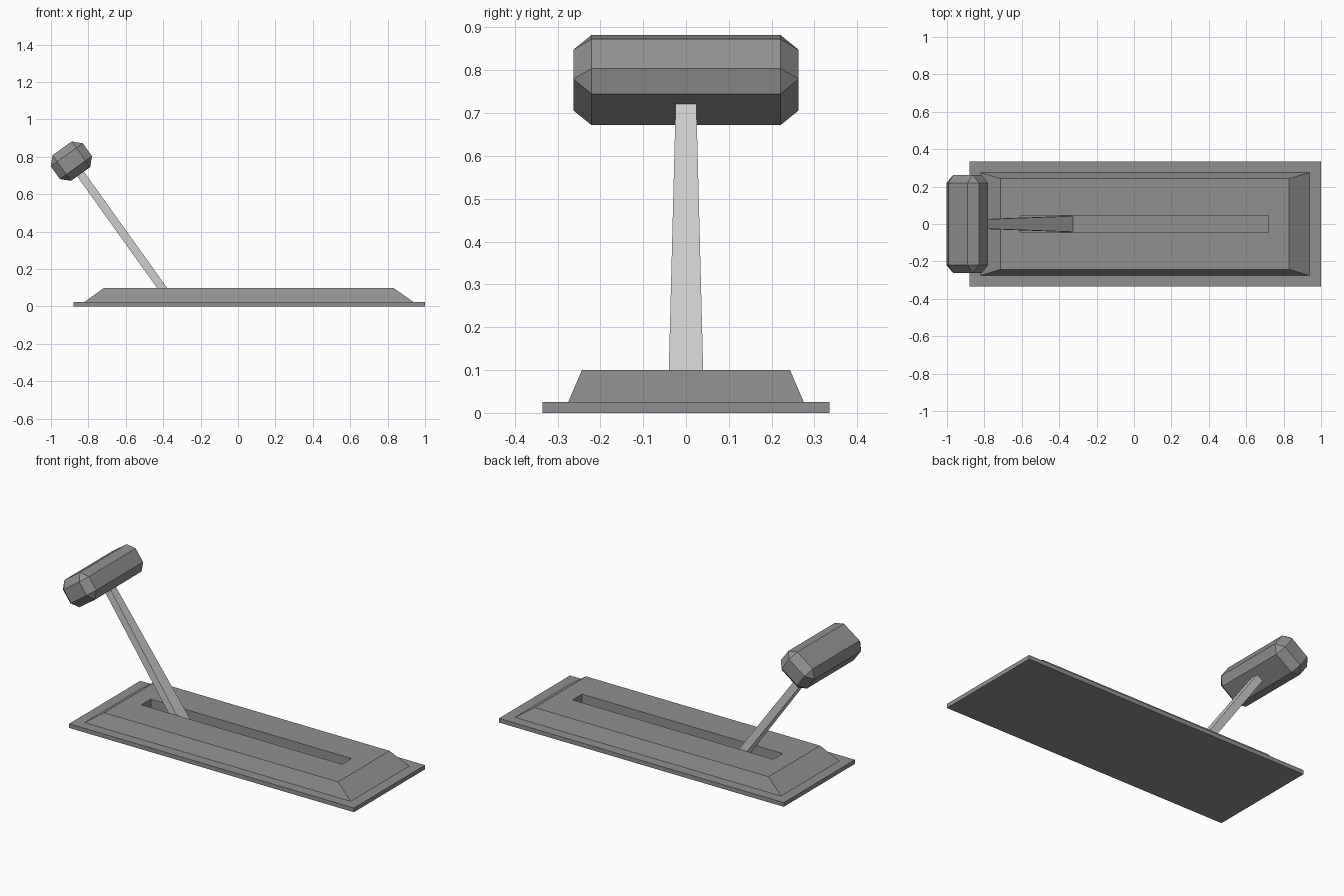
import bpy, bmesh, math
from mathutils import Matrix

if "Cube" in bpy.data.objects:
    bpy.data.objects.remove(bpy.data.objects["Cube"])

dark = bpy.data.materials.new("dark_grey")
dark.diffuse_color = (0.28, 0.28, 0.28, 1)
dark.use_nodes = True
dark.node_tree.nodes["Principled BSDF"].inputs["Base Color"].default_value = dark.diffuse_color


def finish(name, bm, material=None):
    me = bpy.data.meshes.new(name)
    bm.to_mesh(me)
    bm.free()
    if material:
        me.materials.append(material)
    ob = bpy.data.objects.new(name, me)
    bpy.context.collection.objects.link(ob)
    return ob


def rect(x0, x1, y, z):
    return [(x0, -y, z), (x1, -y, z), (x1, y, z), (x0, y, z)]


def loft(name, rings, material=None):
    """Join successive four-point rings and cap both ends."""
    bm = bmesh.new()
    loops = [[bm.verts.new(p) for p in r] for r in rings]
    for a, b in zip(loops, loops[1:]):
        for i in range(4):
            j = (i + 1) % 4
            bm.faces.new((a[i], a[j], b[j], b[i]))
    bm.faces.new(loops[0][::-1])
    bm.faces.new(loops[-1])
    return finish(name, bm, material)


# Flat mounting plate
loft("mounting_plate", [rect(-0.88, 1.0, 0.335, 0), rect(-0.88, 1.0, 0.335, 0.025)], dark)

# Sloped housing with a slot sunk down to the plate
loft("slotted_housing", [
    rect(-0.82, 0.937, 0.275, 0.025),
    rect(-0.715, 0.83, 0.243, 0.10),
    rect(-0.607, 0.718, 0.045, 0.10),
    rect(-0.607, 0.718, 0.045, 0.026),
], dark)

# Tilted lever arm, narrowing towards the grip
tilt = math.radians(35.6)
grip_x, grip_z = -0.891, 0.777


def lever_section(z, half_y):
    x = grip_x + (grip_z - z) * math.tan(tilt)
    return rect(x - 0.027, x + 0.027, half_y, z)


loft("lever_arm", [lever_section(0.026, 0.042), lever_section(0.765, 0.023)])

# Chamfered grip, square to the lever
bm = bmesh.new()
bmesh.ops.create_cube(bm, size=1, matrix=Matrix.Diagonal((0.211, 0.526, 0.169, 1)))
bmesh.ops.bevel(bm, geom=bm.edges[:], offset=0.0425, offset_type='OFFSET',
                segments=1, affect='EDGES')
grip = finish("grip", bm, dark)
grip.location = (grip_x, 0, grip_z)
grip.rotation_euler = (0, -tilt, 0)
